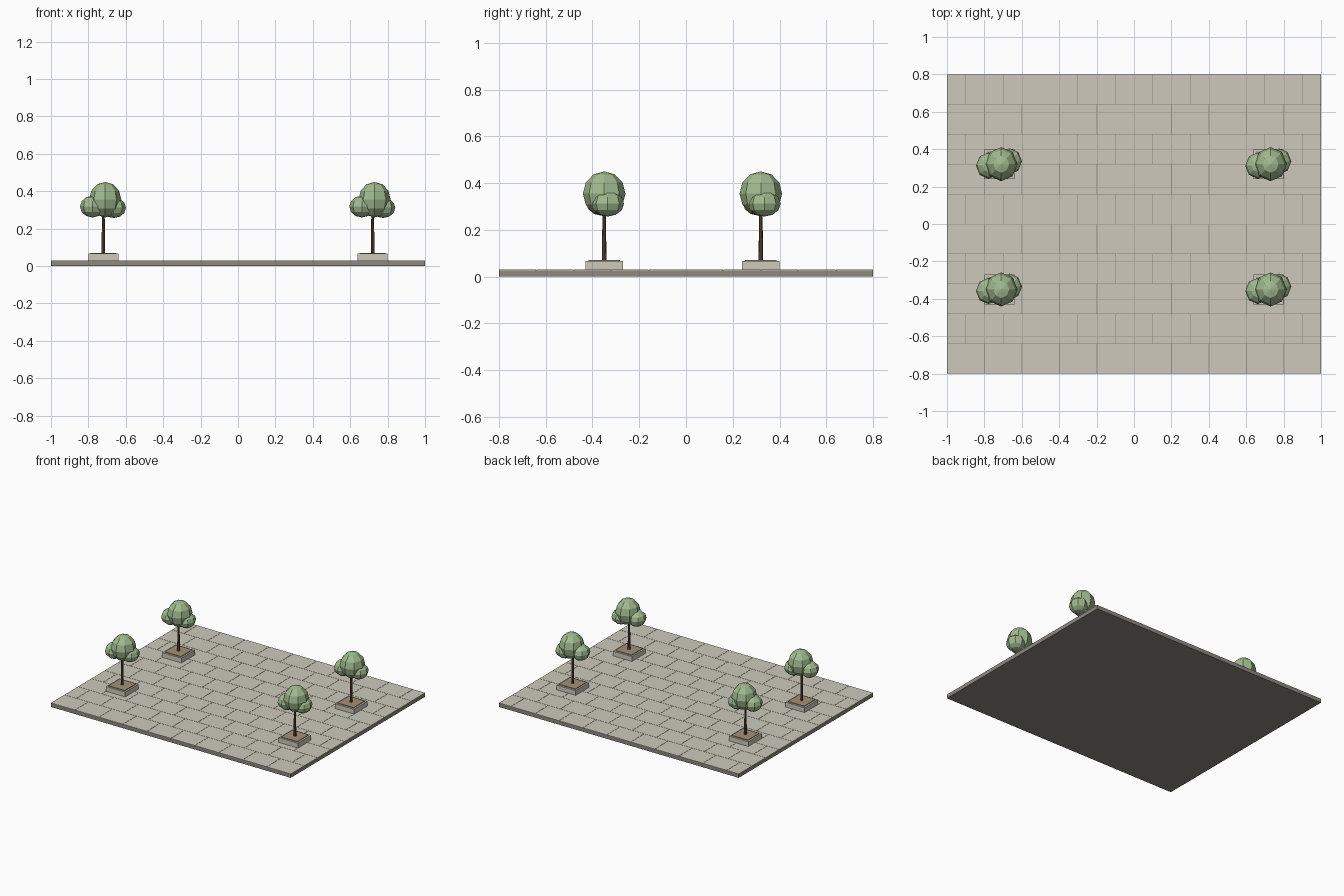
import bpy

old = bpy.data.objects.get("Cube")
if old:
    bpy.data.objects.remove(old, do_unlink=True)


def material(name, rgb):
    # sRGB bytes to linear
    lin = [((c / 255 + 0.055) / 1.055) ** 2.4 for c in rgb]
    m = bpy.data.materials.new(name)
    m.use_nodes = True
    m.diffuse_color = (*lin, 1)
    m.node_tree.nodes["Principled BSDF"].inputs["Base Color"].default_value = (*lin, 1)
    return m


STONE = material("pale_stone", (205, 201, 187))
BASE = material("grey_base", (142, 136, 127))
SOIL = material("brown_soil", (164, 143, 120))
BARK = material("dark_bark", (98, 76, 58))
LEAF = material("leaf_green", (160, 186, 143))


def finish(name, mat):
    o = bpy.context.object
    o.name = name
    o.data.materials.append(mat)
    return o


def box(name, mat, x, y, z0, z1, sx, sy):
    bpy.ops.mesh.primitive_cube_add(size=1, location=(x, y, (z0 + z1) / 2))
    o = finish(name, mat)
    o.scale = (sx, sy, z1 - z0)
    return o


def blob(name, x, y, z, radii):
    bpy.ops.mesh.primitive_uv_sphere_add(segments=8, ring_count=6, radius=1, location=(x, y, z))
    o = finish(name, LEAF)
    o.scale = radii
    return o


# Ground slab
W, D, TOP = 2.0, 1.6, 0.03
box("ground_slab", BASE, 0, 0, 0, TOP - 0.003, W, D)

# Paving in a running bond, each row merged into one mesh
TILE_X, TILE_Y, GAP = 0.2, 0.16, 0.002
rows = round(D / TILE_Y)
for r in range(rows):
    y = -D / 2 + (r + 0.5) * TILE_Y
    start = -W / 2 - (r % 2) * TILE_X / 2
    verts, faces = [], []
    for c in range(round(W / TILE_X) + r % 2):
        x0 = max(start + c * TILE_X, -W / 2)
        x1 = min(start + (c + 1) * TILE_X, W / 2)
        x0 += GAP / 2 if x0 > -W / 2 else 0
        x1 -= GAP / 2 if x1 < W / 2 - 1e-6 else 0
        y0 = y - TILE_Y / 2 + (GAP / 2 if r > 0 else 0)
        y1 = y + TILE_Y / 2 - (GAP / 2 if r < rows - 1 else 0)
        n = len(verts)
        for z in (TOP - 0.003, TOP):
            verts += [(x0, y0, z), (x1, y0, z), (x1, y1, z), (x0, y1, z)]
        faces.append([n + 4 + i for i in range(4)])
        for i in range(4):
            j = (i + 1) % 4
            faces.append([n + i, n + j, n + j + 4, n + i + 4])
    mesh = bpy.data.meshes.new("paving_row")
    mesh.from_pydata(verts, [], faces)
    mesh.materials.append(STONE)
    bpy.context.collection.objects.link(bpy.data.objects.new(f"paving_row_{r + 1}", mesh))


def tree(side, x, y):
    # Planter with a bed of soil
    box(f"planter_{side}", STONE, x, y, TOP, 0.066, 0.16, 0.16)
    box(f"soil_{side}", SOIL, x, y, 0.06, 0.071, 0.135, 0.135)
    # Tapered trunk
    bpy.ops.mesh.primitive_cone_add(vertices=8, radius1=0.01, radius2=0.007,
                                    depth=0.23, location=(x, y, 0.18))
    finish(f"trunk_{side}", BARK)
    # Crown of three faceted clumps
    blob(f"crown_{side}", x + 0.01, y, 0.355, (0.086, 0.091, 0.095))
    blob(f"left_clump_{side}", x + 0.055, y + 0.015, 0.312, (0.066, 0.07, 0.055))
    blob(f"right_clump_{side}", x - 0.058, y - 0.008, 0.318, (0.067, 0.07, 0.058))


for side, x in (("left", 0.72), ("right", -0.72)):
    tree("front_" + side, x, -0.35)
    tree("back_" + side, x, 0.32)
